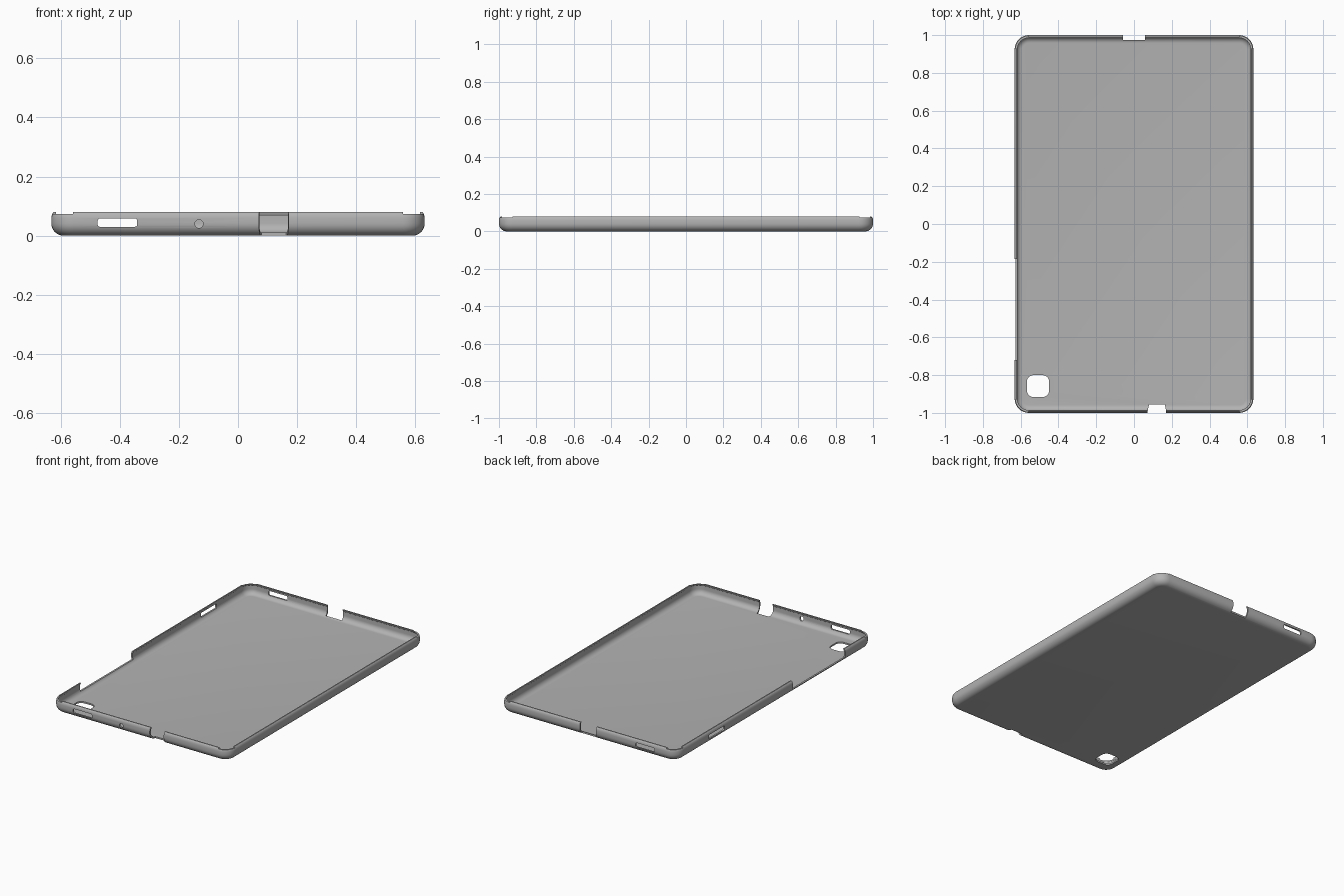
import bpy, bmesh
from math import sin, cos, pi
from mathutils import Vector

if "Cube" in bpy.data.objects:
    bpy.data.objects.remove(bpy.data.objects["Cube"], do_unlink=True)

HX, HY, H = 0.632, 1.0, 0.08      # half width, half length, height
CORNER, FILLET, WALL = 0.075, 0.042, 0.01


def rounded_rect(hx, hy, r, seg=8, cx=0, cy=0):
    """Counter-clockwise outline of a rounded rectangle."""
    pts = []
    for k, (sx, sy) in enumerate([(1, 1), (-1, 1), (-1, -1), (1, -1)]):
        for i in range(seg + 1):
            a = (k + i / seg) * pi / 2
            pts.append((cx + sx * (hx - r) + r * cos(a), cy + sy * (hy - r) + r * sin(a)))
    return pts


def loft(bm, rings):
    """Closed skin through rings of points, capped at both ends."""
    loops = [[bm.verts.new(p) for p in ring] for ring in rings]
    n = len(loops[0])
    for a, b in zip(loops, loops[1:]):
        for i in range(n):
            j = (i + 1) % n
            bm.faces.new((a[i], a[j], b[j], b[i]))
    bm.faces.new(loops[0][::-1])
    bm.faces.new(loops[-1])


def prism(bm, outline, axis, lo, hi):
    """Extrude a 2D outline along x, y or z from lo to hi."""
    place = {"x": lambda u, v, d: (d, u, v),
             "y": lambda u, v, d: (u, d, v),
             "z": lambda u, v, d: (u, v, d)}[axis]
    loft(bm, [[Vector(place(u, v, d)) for u, v in outline] for d in (lo, hi)])


def box_outline(u0, u1, v0, v1):
    return [(u0, v0), (u1, v0), (u1, v1), (u0, v1)]


def finish(bm, name):
    bmesh.ops.recalc_face_normals(bm, faces=bm.faces)
    me = bpy.data.meshes.new(name)
    bm.to_mesh(me)
    bm.free()
    ob = bpy.data.objects.new(name, me)
    bpy.context.collection.objects.link(ob)
    return ob


# Section as (inset, height): outer fillet, wall, lip, then down the inside
steps = [i / 8 * pi / 2 for i in range(9)]
section = [(FILLET * (1 - sin(a)), FILLET * (1 - cos(a))) for a in steps]
section += [(0, 0.06), (0.002, 0.07), (0.005, 0.076), (0.009, H),
            (0.016, H), (0.0145, 0.072), (WALL, 0.066)]
ri = FILLET - WALL
section += [(WALL + ri * (1 - sin(a)), WALL + ri * (1 - cos(a))) for a in reversed(steps)]

# Tray shell
bm = bmesh.new()
loft(bm, [[(x, y, z) for x, y in rounded_rect(HX - d, HY - d, CORNER - d)]
          for d, z in section])
shell = finish(bm, "case_shell")

# Openings, gathered in one cutter
bm = bmesh.new()
slot = rounded_rect(0.067, 0.014, 0.008, 4, -0.408, 0.044)
prism(bm, slot, "y", -1.1, -0.95)                                        # front speaker
prism(bm, slot, "y", 0.95, 1.1)                                          # back speaker
prism(bm, rounded_rect(0.08, 0.014, 0.008, 4, 0.59, 0.044), "x", -0.7, -0.59)  # side slot
prism(bm, rounded_rect(0.014, 0.014, 0.0139, 6, -0.132, 0.04), "y", -1.1, -0.95)  # round port
prism(bm, [(0.066, -1.05), (0.174, -1.05), (0.17, -0.99), (0.163, -0.955),
           (0.079, -0.955), (0.072, -0.99)], "z", -0.1, 0.2)              # front notch
prism(bm, box_outline(-0.057, 0.057, 0.975, 1.1), "z", -0.1, 0.2)         # back notch
prism(bm, rounded_rect(0.059, 0.058, 0.035, 6, -0.508, -0.858), "z", -0.1, 0.05)  # camera hole
prism(bm, box_outline(-0.72, -0.185, 0.025, 0.2), "x", -0.7, -0.585)      # side button gap
for sx in (-1, 1):                                                       # lowered corners
    for sy in (-1, 1):
        prism(bm, box_outline(*sorted((sx * 0.558, sx * 0.7)),
                              *sorted((sy * 0.928, sy * 1.1))), "z", 0.073, 0.2)
cutter = finish(bm, "opening_cutter")
cutter.hide_render = True

# Cut the openings, then discard the cutter
mod = shell.modifiers.new("openings", "BOOLEAN")
mod.operation, mod.solver, mod.object = "DIFFERENCE", "EXACT", cutter
bpy.ops.object.select_all(action="DESELECT")
shell.select_set(True)
bpy.context.view_layer.objects.active = shell
bpy.ops.object.modifier_apply(modifier=mod.name)
bpy.data.objects.remove(cutter, do_unlink=True)

# Single grey plastic, smooth with crisp edges
mat = bpy.data.materials.new("grey_plastic")
mat.use_nodes = True
colour = (0.45, 0.45, 0.45, 1)
mat.diffuse_color = colour
mat.node_tree.nodes["Principled BSDF"].inputs["Base Color"].default_value = colour
shell.data.materials.clear()
shell.data.materials.append(mat)
bpy.ops.object.shade_smooth_by_angle(angle=pi / 6)
